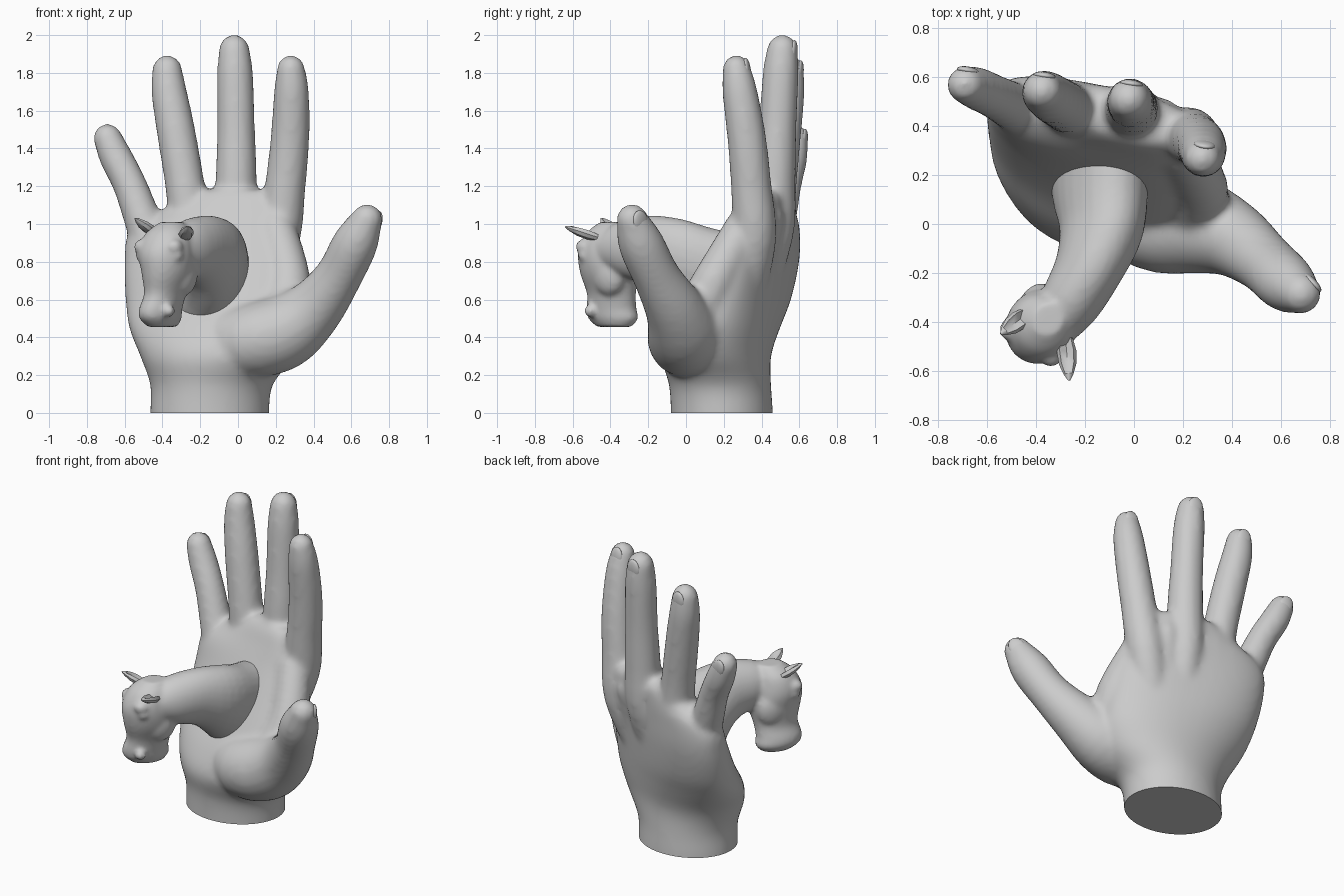
import bpy, bmesh
from math import sin, cos, tau, radians, copysign
from mathutils import Vector, Matrix

if "Cube" in bpy.data.objects:
    bpy.data.objects.remove(bpy.data.objects["Cube"])

grey = bpy.data.materials.new("plaster_grey")
grey.use_nodes = True
grey.diffuse_color = (0.6, 0.6, 0.6, 1)
grey.node_tree.nodes["Principled BSDF"].inputs["Base Color"].default_value = (0.6, 0.6, 0.6, 1)

Z = Vector((0, 0, 1))


def loft(bm, rings, sides=28):
    """Closed skin over rings (centre, axis u, axis v, power); power below 1 is squarer."""
    loops = []
    for c, u, v, p in rings:
        loop = []
        for i in range(sides):
            x, y = cos(tau * i / sides), sin(tau * i / sides)
            loop.append(bm.verts.new(c + u * copysign(abs(x) ** p, x) + v * copysign(abs(y) ** p, y)))
        loops.append(loop)
    for a, b in zip(loops, loops[1:]):
        for i in range(sides):
            j = (i + 1) % sides
            bm.faces.new((a[i], a[j], b[j], b[i]))
    bm.faces.new(loops[0][::-1])
    bm.faces.new(loops[-1])


def spline(rows, steps=4):
    """Smooth interpolation through rows of equal length."""
    rows = [Vector(r) for r in rows]
    ext = [rows[0]] + rows + [rows[-1]]
    out = []
    for p0, p1, p2, p3 in zip(ext, ext[1:], ext[2:], ext[3:]):
        for k in range(steps):
            t = k / steps
            out.append(0.5 * (2 * p1 + (p2 - p0) * t + (2 * p0 - 5 * p1 + 4 * p2 - p3) * t * t
                              + (3 * p1 - p0 - 3 * p2 + p3) * t ** 3))
    return out + [rows[-1]]


def limb(bm, path):
    """Round tapered limb with a domed tip; path rows are x, y, z, radius."""
    pts = spline(path)
    rings = []
    for i, p in enumerate(pts):
        t = (pts[min(i + 1, len(pts) - 1)].to_3d() - pts[max(i - 1, 0)].to_3d()).normalized()
        u = t.cross(Vector((0, 1, 0))).normalized()
        rings.append((p.to_3d(), u * p[3], t.cross(u) * p[3], 1))
    v = t.cross(u)
    for a in (25, 50, 70, 84):
        r = p[3] * cos(radians(a))
        rings.append((p.to_3d() + t * p[3] * sin(radians(a)), u * r, v * r, 1))
    loft(bm, rings)


def blob(bm, centre, size, axes):
    m = Matrix.Translation(centre) @ axes @ Matrix.Diagonal((*size, 1))
    bmesh.ops.create_uvsphere(bm, u_segments=20, v_segments=12, radius=1, matrix=m)


def finish(bm, name, voxel=None, smooth=6):
    bmesh.ops.recalc_face_normals(bm, faces=bm.faces)
    mesh = bpy.data.meshes.new(name)
    bm.to_mesh(mesh)
    bm.free()
    ob = bpy.data.objects.new(name, mesh)
    bpy.context.scene.collection.objects.link(ob)
    bpy.ops.object.select_all(action="DESELECT")
    ob.select_set(True)
    bpy.context.view_layer.objects.active = ob
    if voxel:
        # Fuse the overlapping pieces into one skin
        rm = ob.modifiers.new("fuse", "REMESH")
        rm.mode, rm.voxel_size = "VOXEL", voxel
        sm = ob.modifiers.new("soften", "SMOOTH")
        sm.factor, sm.iterations = 0.5, smooth
        for m in ("fuse", "soften"):
            bpy.ops.object.modifier_apply(modifier=m)
        # Flat cut at the ground
        cut = bmesh.new()
        cut.from_mesh(ob.data)
        res = bmesh.ops.bisect_plane(cut, geom=cut.verts[:] + cut.edges[:] + cut.faces[:],
                                     plane_co=(0, 0, 0), plane_no=(0, 0, 1), clear_inner=True)
        rim = [e for e in res["geom_cut"] if isinstance(e, bmesh.types.BMEdge)]
        if rim:
            bmesh.ops.edgeloop_fill(cut, edges=rim)
            bmesh.ops.recalc_face_normals(cut, faces=cut.faces)
        cut.to_mesh(ob.data)
        cut.free()
    ob.data.materials.clear()
    ob.data.materials.append(grey)
    bpy.ops.object.shade_smooth_by_angle(angle=radians(40))


# Wrist and palm: z, centre x, centre y, half width, half depth, turn, roundness
palm = [(-.12, -.15, .19, .315, .27, 0, 1), (0, -.15, .19, .315, .27, 0, 1),
        (.15, -.14, .18, .325, .27, -3, 1), (.3, -.11, .16, .41, .285, -10, .97),
        (.45, -.11, .205, .475, .27, -15, .93), (.6, -.12, .275, .49, .235, -18, .88),
        (.8, -.135, .355, .48, .19, -17, .82), (.96, -.135, .405, .45, .155, -14, .8),
        (1.06, -.07, .42, .36, .13, -14, .8), (1.14, -.03, .43, .27, .11, -14, .85),
        (1.18, -.03, .43, .22, .08, -14, 1)]
hand = bmesh.new()
rings = []
for z, x, y, w, d, turn, power in spline(palm):
    a = radians(turn)
    rings.append((Vector((x, y, z)), Vector((cos(a), sin(a), 0)) * w,
                  Vector((-sin(a), cos(a), 0)) * d, power))
loft(hand, rings, 48)

# Digits: x, y, z, radius from knuckle to tip
digits = {
    "index": [(.1, .3, .6, .11), (.21, .36, .92, .118), (.25, .345, 1.2, .108),
              (.275, .322, 1.45, .103), (.283, .285, 1.7, .093), (.28, .268, 1.82, .075)],
    "middle": [(-.06, .36, .6, .1), (-.02, .46, .95, .11), (-.01, .47, 1.22, .11),
               (-.01, .485, 1.5, .1), (-.015, .5, 1.78, .096), (-.02, .51, 1.92, .083)],
    "ring": [(-.2, .37, .6, .1), (-.25, .46, .95, .11), (-.28, .48, 1.2, .105),
             (-.33, .51, 1.5, .102), (-.365, .535, 1.7, .094), (-.375, .545, 1.815, .08)],
    "little": [(-.36, .38, .6, .1), (-.48, .47, .95, .1), (-.57, .52, 1.2, .09),
               (-.645, .555, 1.35, .088), (-.69, .57, 1.455, .077)],
    "thumb": [(-.16, .14, .36, .15), (.06, .01, .38, .195), (.24, -.005, .43, .2),
              (.4, -.06, .55, .158), (.53, -.155, .72, .125), (.622, -.24, .9, .12),
              (.682, -.285, 1.022, .085)],
}
for path in digits.values():
    limb(hand, path)
# Flesh between the knuckles
for x, y, z in ((.1, .42, 1.03), (-.13, .46, 1.03), (-.36, .47, .95)):
    limb(hand, [(x * .6, y - .1, .6, .11), (x, y, z, .1)])
# Web between thumb and palm
limb(hand, [(.22, .06, .48, .15), (.27, .15, .7, .115), (.2, .31, .98, .105)])
finish(hand, "hand", .018, 10)

# Nails: thin shells set into the back of each digit tip
for name, path in digits.items():
    tip, prev = Vector(path[-1][:3]), Vector(path[-2][:3])
    t = (tip - prev).normalized()
    back = Vector((.75, .65, 0)) if name == "thumb" else Vector((.15, 1, 0))
    back = (back - t * back.dot(t)).normalized()
    axes = Matrix((t.cross(back), back, t)).transposed().to_4x4()
    nail = bmesh.new()
    r = path[-1][3]
    blob(nail, tip + back * r * .74 - t * r * .1, (r * .6, r * .24, r * .8), axes)
    finish(nail, name + "_nail")

# Horse neck: x, y, z, half width, half height, sideways lean
neck = [(-.14, .34, .68, .185, .26, .06), (-.14, .15, .695, .19, .28, .06),
        (-.135, -.02, .775, .17, .25, .04), (-.185, -.18, .855, .14, .19, .02),
        (-.26, -.32, .87, .125, .155, 0), (-.32, -.41, .87, .1, .11, 0)]
horse = bmesh.new()
pts = spline(neck)
rings = []
for i, p in enumerate(pts):
    d = pts[min(i + 1, len(pts) - 1)] - pts[max(i - 1, 0)]
    u = Vector((-d[1], d[0], 0)).normalized()
    rings.append((p.to_3d(), u * p[3], Vector((p[5], 0, p[4])), 1))
loft(horse, rings)

# Horse head: x, y, z, half width, half length, from poll to lips
head = [(-.35, -.39, 1.01, .06, .07), (-.37, -.41, .95, .12, .12), (-.38, -.42, .85, .145, .155),
        (-.37, -.405, .74, .13, .165), (-.385, -.395, .63, .1, .14),
        (-.41, -.395, .55, .1, .145), (-.41, -.385, .5, .095, .145), (-.4, -.38, .455, .065, .1)]
front = Vector((-.54, -.84, 0))
side = Vector((.84, -.54, 0))
loft(horse, [(p.to_3d(), side * p[3], front * p[4], 1) for p in spline(head)])
head_axes = Matrix((side, front, Z)).transposed().to_4x4()
middle = Vector((-.38, -.42, 0))
for s in (-1, 1):
    # Brow, eye, cheek and nostril
    blob(horse, middle + side * s * .1 + front * .075 + Z * .88, (.045, .05, .04), head_axes)
    blob(horse, middle + side * s * .115 + front * .07 + Z * .835, (.03, .035, .03), head_axes)
    blob(horse, middle + side * s * .07 - front * .06 + Z * .74, (.065, .1, .12), head_axes)
    blob(horse, middle + side * s * .055 + front * .065 + Z * .54, (.035, .035, .035), head_axes)
finish(horse, "horse_head_and_neck", .014, 5)

# Ears: pointed leaves with a hollow face
for name, root, tip in (("left_ear", (-.28, -.47, .93), (-.265, -.64, .985)),
                        ("right_ear", (-.44, -.37, .95), (-.545, -.45, 1.03))):
    root, tip = Vector(root), Vector(tip)
    t = (tip - root).normalized()
    u = t.cross(Z).normalized()
    v = u.cross(t)
    ear = bmesh.new()
    loft(ear, [(root.lerp(tip, f), u * w, v * w * .7, 1)
               for f, w in ((0, .03), (.3, .04), (.6, .036), (.85, .02), (1, .005))], 8)
    for vert in ear.verts:
        off = vert.co - root
        if off.dot(v) > .015 and abs(off.dot(u)) < .012:
            vert.co -= v * .025
    finish(ear, name)
